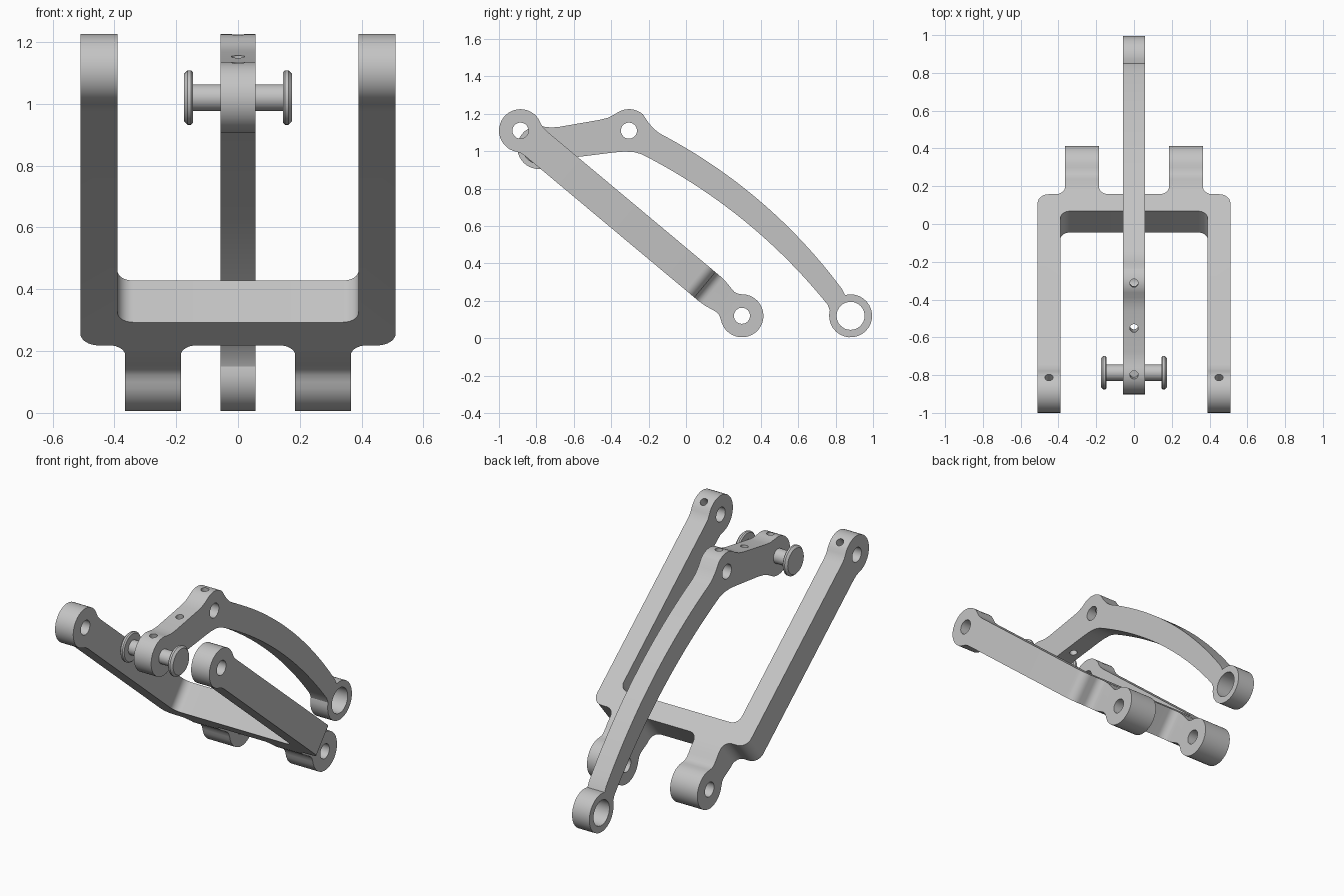
import bpy, bmesh
from math import cos, sin, pi, radians
from mathutils import Vector

cube = bpy.data.objects.get("Cube")
if cube:
    bpy.data.objects.remove(cube)

grey = bpy.data.materials.new("light_grey")
grey.use_nodes = True
grey.diffuse_color = (0.55, 0.55, 0.55, 1)
grey.node_tree.nodes["Principled BSDF"].inputs["Base Color"].default_value = (0.55, 0.55, 0.55, 1)

BOSS = 0.115      # radius of every rounded end
BORE = 0.043
SCREW = 0.022


def make_object(name, bm):
    bmesh.ops.recalc_face_normals(bm, faces=bm.faces)
    mesh = bpy.data.meshes.new(name)
    bm.to_mesh(mesh)
    bm.free()
    mesh.materials.append(grey)
    obj = bpy.data.objects.new(name, mesh)
    bpy.context.collection.objects.link(obj)
    return obj


def prism(name, points, direction):
    """Flat outline pushed along a direction."""
    bm = bmesh.new()
    face = bm.faces.new([bm.verts.new(p) for p in points])
    moved = bmesh.ops.extrude_face_region(bm, geom=[face])["geom"]
    bmesh.ops.translate(bm, vec=direction, verts=[v for v in moved if isinstance(v, bmesh.types.BMVert)])
    return make_object(name, bm)


def rod(start, end, radius, sides=32):
    """Cylinder between two points, used as a cutter."""
    start, axis = Vector(start), Vector(end) - Vector(start)
    u = axis.orthogonal().normalized()
    w = axis.normalized().cross(u)
    ring = [start + radius * (cos(a) * u + sin(a) * w)
            for a in (2 * pi * i / sides for i in range(sides))]
    return prism("cutter", ring, axis)


def combine(obj, other, operation):
    other.hide_render = True
    mod = obj.modifiers.new("cut", 'BOOLEAN')
    mod.operation = operation
    mod.solver = 'EXACT'
    mod.object = other
    bpy.context.view_layer.objects.active = obj
    bpy.ops.object.modifier_apply(modifier=mod.name)
    bpy.data.objects.remove(other)


def smooth(obj):
    bpy.ops.object.select_all(action='DESELECT')
    obj.select_set(True)
    bpy.context.view_layer.objects.active = obj
    bpy.ops.object.shade_smooth_by_angle(angle=radians(30))


def arc(cx, cy, r, a0, a1, steps=24):
    angles = [radians(a0 + (a1 - a0) * i / steps) for i in range(steps + 1)]
    return [(cx + r * cos(a), cy + r * sin(a)) for a in angles]


def bow(a, b, rise, steps=24):
    """Shallow curve from a to b, bulging up and back."""
    a, b = Vector(a), Vector(b)
    n = Vector((0.65, 0.76))
    return [tuple(a.lerp(b, t) + n * 4 * t * (1 - t) * rise)
            for t in (i / steps for i in range(steps + 1))]


def rounded(corners, steps=8):
    """Polygon of (x, y, radius) corners with right-angle fillets."""
    out = []
    for i, (x, y, r) in enumerate(corners):
        p = Vector((x, y))
        if r == 0:
            out.append(p)
            continue
        u = (Vector(corners[i - 1][:2]) - p).normalized()
        w = (Vector(corners[(i + 1) % len(corners)][:2]) - p).normalized()
        for k in range(steps + 1):
            t = k / steps * pi / 2
            out.append(p + r * (u * (1 - sin(t)) + w * (1 - cos(t))))
    return out


# Fork: side outline trimmed by a plan outline, both in the slanted frame
LENGTH = 1.544
TOP = Vector((0, -0.885, 1.11))
ALONG = Vector((0, 0.767, -0.641))
UP = Vector((0, 0.641, 0.767))


def slant(x, s, n):
    return TOP + Vector((x, 0, 0)) + ALONG * s + UP * n


edge = [(0.08, -0.091), (0.11, -0.088), (1.32, -0.088), (1.36, -0.085),
        (1.40, -0.077), (1.43, -0.072), (1.45, -0.076)]
side = arc(0, 0, BOSS, 60, 300) + edge
side += arc(LENGTH, 0, BOSS, -130, 130) + [(s, -n) for s, n in reversed(edge)]
fork = prism("fork", [slant(-0.7, s, n) for s, n in side], (1.4, 0, 0))

half = [(0.39, 1.169, 0.05), (0.39, -0.2, 0), (0.51, -0.2, 0), (0.51, 1.286, 0.06),
        (0.365, 1.286, 0.05), (0.365, 1.75, 0), (0.185, 1.75, 0), (0.185, 1.286, 0.05)]
plan = rounded(half + [(-x, s, r) for x, s, r in reversed(half)])
combine(fork, prism("plan", [slant(x, s, -0.3) for x, s in plan], UP * 0.6), 'INTERSECT')

for s in (0, LENGTH):
    combine(fork, rod(slant(-0.8, s, 0), slant(0.8, s, 0), BORE), 'DIFFERENCE')
for x in (-0.45, 0.45):
    combine(fork, rod(slant(x, 0, 0), slant(x, 0, 0.2), SCREW, 16), 'DIFFERENCE')
smooth(fork)

# Curved link
NOSE, KNEE, TAIL = (-0.787, 1.02), (-0.305, 1.11), (0.88, 0.12)
outline = arc(*NOSE, BOSS, 75, 300)
outline += [(-0.70, 0.938), (-0.66, 0.955), (-0.6, 0.967), (-0.38, 0.994), (-0.33, 0.998),
            (-0.28, 0.996), (-0.24, 0.985)]
outline += bow((-0.2, 0.965), (0.757, 0.18), 0.064)
outline += arc(*TAIL, BOSS, 165, 465)
outline += bow((0.835, 0.262), (-0.14, 1.095), 0.073)
outline += [(-0.17, 1.118), (-0.20, 1.152)]
outline += arc(*KNEE, BOSS, 50, 120, 10)
outline += [(-0.39, 1.192), (-0.42, 1.178), (-0.46, 1.168), (-0.68, 1.130), (-0.72, 1.127)]
link = prism("curved_link", [(-0.057, y, z) for y, z in outline], (0.114, 0, 0))

for (y, z), r in ((KNEE, BORE), (TAIL, 0.075)):
    combine(link, rod((-0.2, y, z), (0.2, y, z), r), 'DIFFERENCE')
# screw holes in the top edge
for a, b in (((0, -0.79, 1.08), (0, -0.81, 1.2)), ((0, -0.53, 0.9), (0, -0.56, 1.25)),
             ((0, -0.305, 1.11), (0, -0.318, 1.3))):
    combine(link, rod(a, b, SCREW, 16), 'DIFFERENCE')
smooth(link)

# Flanged pin through the nose of the link
flange = [(0, 0.175), (0.076, 0.175), (0.088, 0.163), (0.088, 0.152), (0.081, 0.145), (0.043, 0.145)]
profile = [(r, -x) for r, x in flange] + [(r, x) for r, x in reversed(flange)]
bm = bmesh.new()
verts = [bm.verts.new((x, NOSE[0], NOSE[1] + r)) for r, x in profile]
edges = [bm.edges.new(pair) for pair in zip(verts, verts[1:])]
bmesh.ops.spin(bm, geom=verts + edges, cent=(0, *NOSE), axis=(1, 0, 0), angle=2 * pi, steps=40)
bmesh.ops.remove_doubles(bm, verts=bm.verts, dist=0.0005)
smooth(make_object("flanged_pin", bm))
